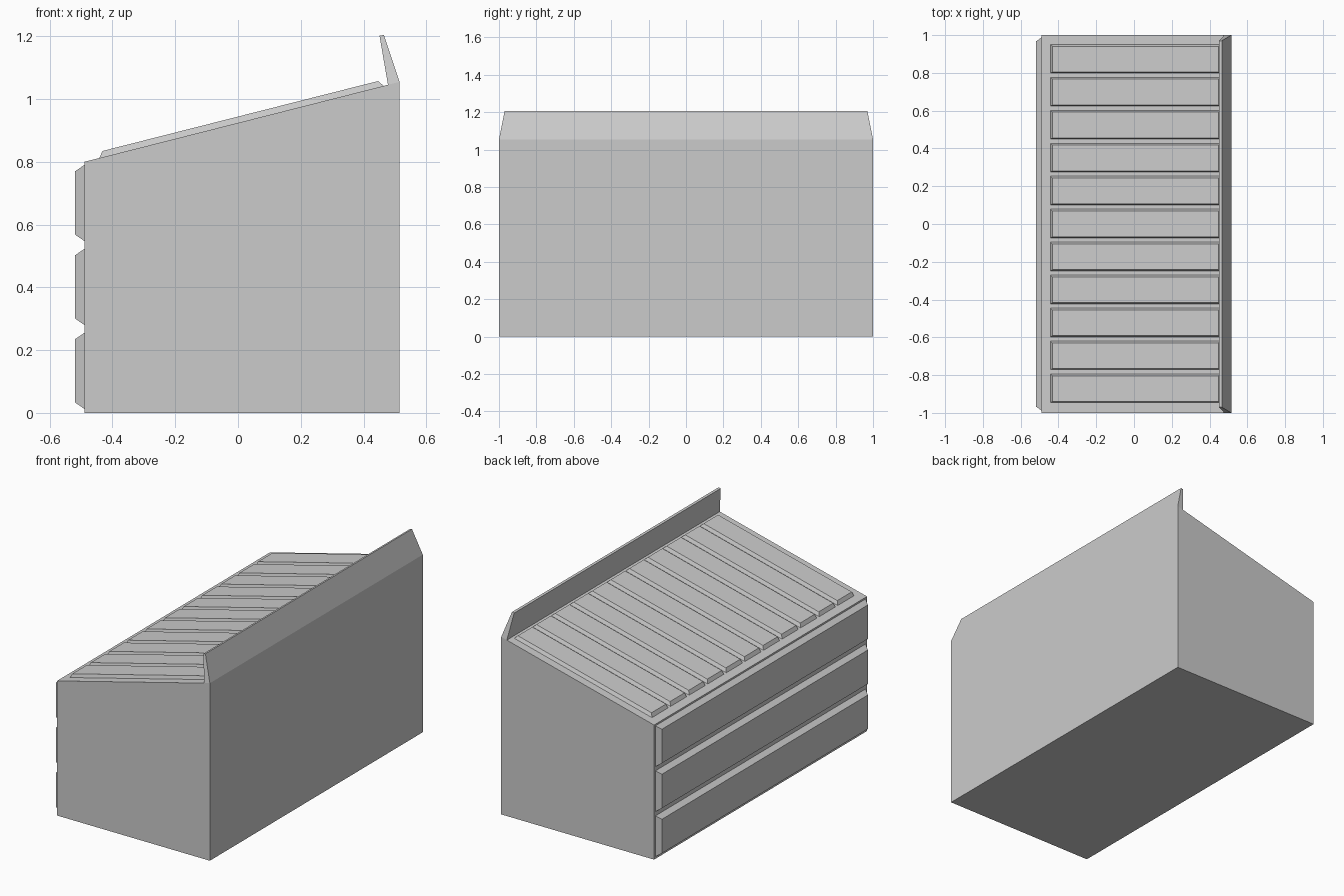
import bpy, bmesh

if "Cube" in bpy.data.objects:
    bpy.data.objects.remove(bpy.data.objects["Cube"])

BACK, FRONT = 0.515, -0.49
SLOPE = (1.055 - 0.80) / (BACK - FRONT)

def roof(x):
    return 0.80 + SLOPE * (x - FRONT)

def loft(name, a, b):
    """Closed solid between two matching outlines."""
    bm = bmesh.new()
    va = [bm.verts.new(p) for p in a]
    vb = [bm.verts.new(p) for p in b]
    n = len(a)
    bm.faces.new(va)
    bm.faces.new(vb)
    for i in range(n):
        j = (i + 1) % n
        bm.faces.new((va[i], va[j], vb[j], vb[i]))
    bmesh.ops.recalc_face_normals(bm, faces=bm.faces)
    me = bpy.data.meshes.new(name)
    bm.to_mesh(me)
    bm.free()
    ob = bpy.data.objects.new(name, me)
    bpy.context.collection.objects.link(ob)
    return ob

# sloped cabinet body
side = [(FRONT, 0), (BACK, 0), (BACK, roof(BACK)), (FRONT, roof(FRONT))]
loft("cabinet_body", [(x, -1, z) for x, z in side], [(x, 1, z) for x, z in side])

# leaning backboard with tapered ends
def board_end(s):
    return [(0.478, s, roof(0.478)), (BACK, s, roof(BACK)),
            (0.465, s * 0.97, 1.205), (0.451, s * 0.97, 1.202)]
loft("backboard", board_end(-1), board_end(1))

# three bevelled drawer fronts
def panel(x, y, z0, z1):
    return [(x, -y, z0), (x, y, z0), (x, y, z1), (x, -y, z1)]
for i in range(3):
    z = 0.013 + i * 0.2675
    loft(f"drawer_front_{i + 1}", panel(FRONT, 0.987, z, z + 0.242),
         panel(-0.519, 0.967, z + 0.02, z + 0.222))

# eleven bevelled slats lying on the slope
def slat(x0, x1, y0, y1, h):
    return [(x0, y0, roof(x0) + h), (x1, y0, roof(x1) + h),
            (x1, y1, roof(x1) + h), (x0, y1, roof(x0) + h)]
for i in range(11):
    y = 0.875 - i * 0.1745
    loft(f"slat_{i + 1}", slat(-0.442, 0.464, y - 0.076, y + 0.076, 0),
         slat(-0.432, 0.447, y - 0.070, y + 0.066, 0.02))
